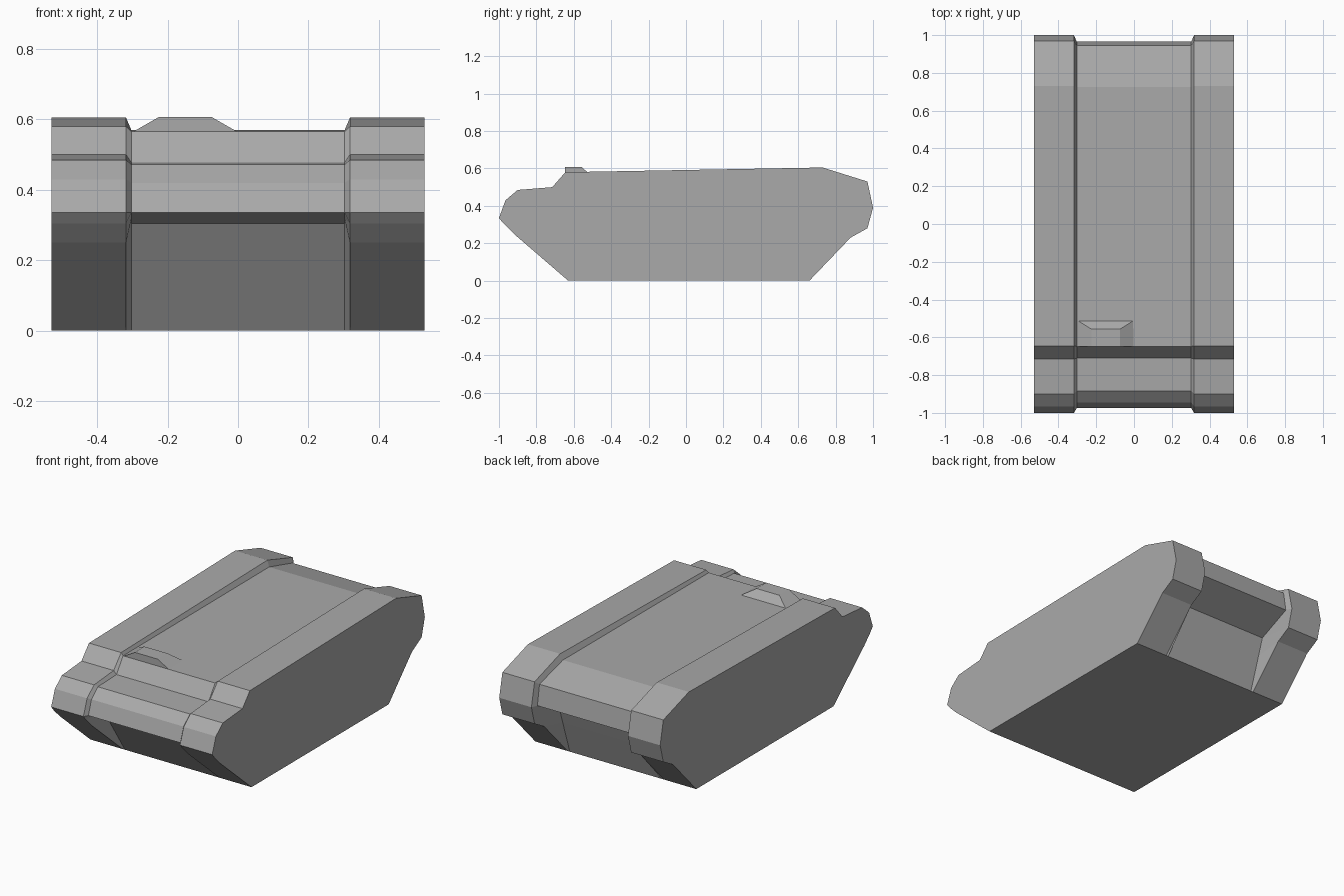
import bpy
import bmesh

default_cube = bpy.data.objects.get("Cube")
if default_cube:
    bpy.data.objects.remove(default_cube)

grey = bpy.data.materials.new("armour grey")
grey.use_nodes = True
grey.diffuse_color = (0.4, 0.4, 0.4, 1)
grey.node_tree.nodes["Principled BSDF"].inputs["Base Color"].default_value = (0.4, 0.4, 0.4, 1)


def add_object(name, bm):
    """Turn a bmesh into a flat shaded grey object."""
    bmesh.ops.recalc_face_normals(bm, faces=bm.faces)
    mesh = bpy.data.meshes.new(name)
    bm.to_mesh(mesh)
    bm.free()
    mesh.materials.append(grey)
    obj = bpy.data.objects.new(name, mesh)
    bpy.context.collection.objects.link(obj)
    return obj


def loft(name, sections, side=1):
    """Skin (x, profile) sections across the width and close both ends."""
    bm = bmesh.new()
    rings = [[bm.verts.new((x * side, y, z)) for y, z in profile]
             for x, profile in sections]
    for a, b in zip(rings, rings[1:]):
        for i in range(len(a)):
            j = (i + 1) % len(a)
            bm.faces.new((a[i], a[j], b[j], b[i]))
    bm.faces.new(rings[0])
    bm.faces.new(rings[-1])
    return add_object(name, bm)


# Side outline of the track housings, from front bottom over the top
track_profile = [
    (-0.63, 0), (-0.92, 0.25), (-0.975, 0.305), (-1, 0.335), (-0.965, 0.43),
    (-0.90, 0.485), (-0.715, 0.50), (-0.645, 0.58), (0.73, 0.605),
    (0.97, 0.53), (1, 0.39), (0.97, 0.28), (0.88, 0.23), (0.66, 0)]

# Matching outline of the lower, recessed centre
centre_profile = [
    (-0.63, 0), (-0.83, 0.305), (-0.90, 0.319), (-0.975, 0.335), (-0.945, 0.42),
    (-0.885, 0.472), (-0.71, 0.478), (-0.648, 0.566), (0.725, 0.57),
    (0.945, 0.51), (0.965, 0.39), (0.76, 0.30), (0.727, 0.20), (0.66, 0)]

# Hull body and the two housings with their sloped inner walls
loft("centre_hull", [(-0.303, centre_profile), (0.303, centre_profile)])
for name, side in (("left_track_housing", 1), ("right_track_housing", -1)):
    loft(name, [(0.53, track_profile), (0.318, track_profile),
                (0.303, centre_profile)], side)

# Driver's hatch: upright front, sloped sides and back
bm = bmesh.new()
base = [bm.verts.new((x, y, 0.564)) for x, y in
        ((-0.30, -0.648), (0, -0.648), (0, -0.51), (-0.30, -0.51))]
top = [bm.verts.new((x, y, 0.607)) for x, y in
       ((-0.225, -0.648), (-0.075, -0.648), (-0.075, -0.557), (-0.225, -0.557))]
for i in range(4):
    j = (i + 1) % 4
    bm.faces.new((base[i], base[j], top[j], top[i]))
bm.faces.new(top)
bm.faces.new(base)
add_object("driver_hatch", bm)
